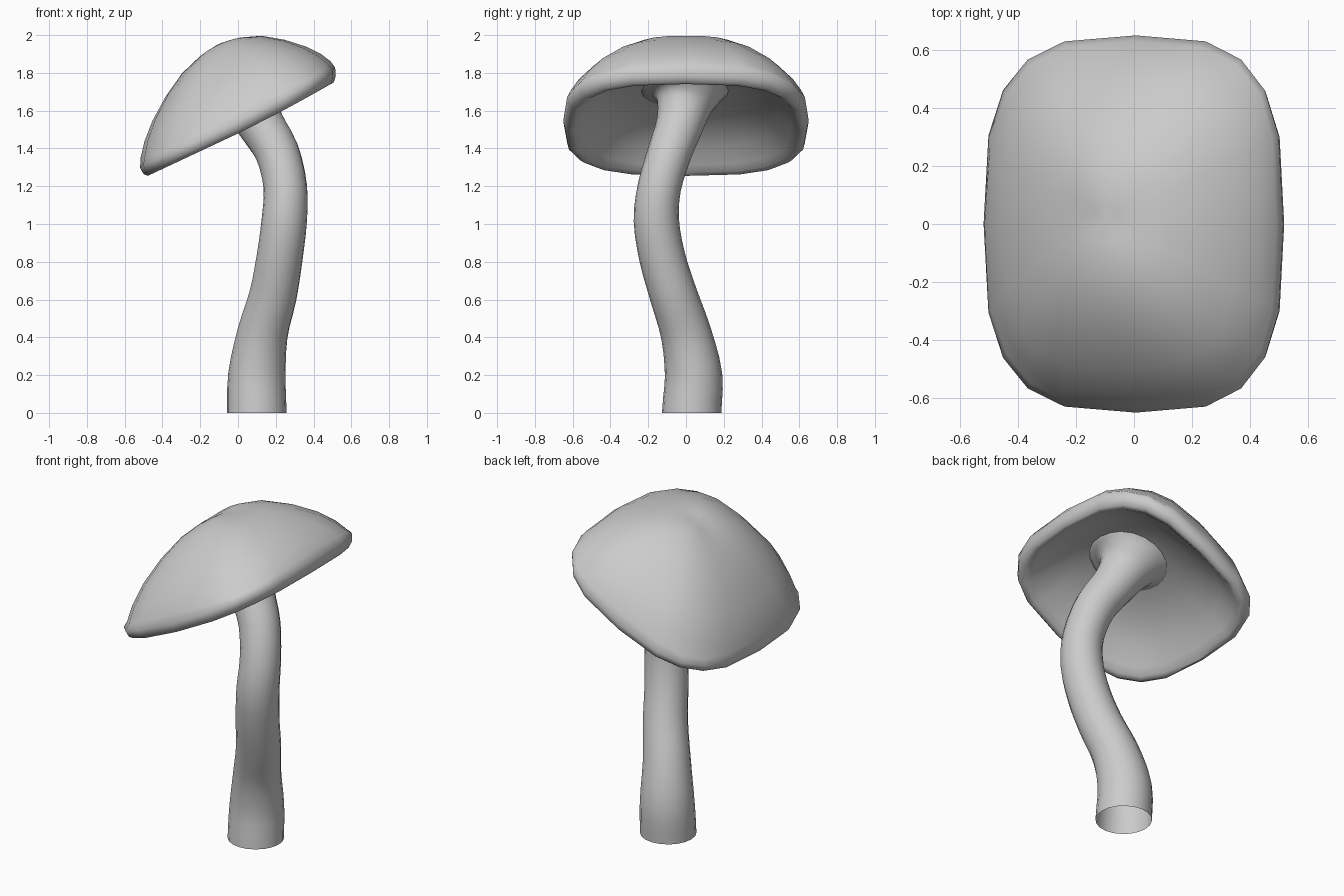
import bpy, bmesh
from math import sin, cos, pi, radians, copysign
from mathutils import Vector

if "Cube" in bpy.data.objects:
    bpy.data.objects.remove(bpy.data.objects["Cube"])


def skin(name, rings, closed=False):
    """Bridge a list of vertex rings into one smooth-shaded object."""
    bm = bmesh.new()
    loops = [[bm.verts.new(p) for p in ring] for ring in rings]
    n = len(loops[0])
    for a, b in zip(loops, loops[1:]):
        for i in range(n):
            j = (i + 1) % n
            bm.faces.new((a[i], a[j], b[j], b[i]))
    if closed:
        for loop, ring in ((loops[0], rings[0]), (loops[-1], rings[-1])):
            mid = bm.verts.new(sum(ring, Vector()) / n)
            for i in range(n):
                bm.faces.new((loop[i], loop[(i + 1) % n], mid))
    bmesh.ops.recalc_face_normals(bm, faces=bm.faces)
    mesh = bpy.data.meshes.new(name)
    bm.to_mesh(mesh)
    bm.free()
    obj = bpy.data.objects.new(name, mesh)
    bpy.context.collection.objects.link(obj)
    bpy.ops.object.select_all(action='DESELECT')
    obj.select_set(True)
    bpy.context.view_layer.objects.active = obj
    bpy.ops.object.shade_smooth_by_angle(angle=radians(60))
    return obj


def catmull(a, b, c, d, t):
    """Point between b and c on a smooth curve through a, b, c, d."""
    return 0.5 * (2 * b + (c - a) * t + (2 * a - 5 * b + 4 * c - d) * t * t
                  + (3 * b - a - 3 * c + d) * t ** 3)


def rounded(v, power):
    """Superellipse coordinate from a sine or cosine."""
    return copysign(abs(v) ** (2 / power), v)


# Tilted cap frame: slope direction, and normal out of the dome
slope = Vector((0.905, 0, 0.425))
normal = Vector((-0.425, 0, 0.905))
centre = Vector((-0.006, 0, 1.515))

# Cap: (radius fraction, height) from the crown, round the lip, to the underside
profile = [(0.1, 0.428), (0.22, 0.417), (0.4, 0.38), (0.6, 0.307), (0.78, 0.218),
           (0.9, 0.137), (0.97, 0.07), (1.0, 0.022), (0.985, -0.016), (0.95, -0.035),
           (0.91, -0.028), (0.86, 0.0), (0.75, 0.065), (0.57, 0.125), (0.35, 0.155),
           (0.1, 0.165)]
SIDES = 20
cap_rings = []
for k, (r, h) in enumerate(profile):
    power = 2 + 1.1 * r              # squarer towards the rim
    ring = []
    for i in range(SIDES):
        a = 2 * pi * i / SIDES
        d = 0.02 + 0.58 * r * rounded(cos(a), power) + 0.08 * h / 0.43
        lift = 0.04 * max(0, cos(a)) * r ** 6      # raised high side of the rim
        if k < 7:
            lift += 0.1 * r * (1 - r) * sin(a) ** 2    # fuller shoulders
            lift -= 0.03 * r ** 6 * sin(2 * a) ** 2    # thinner corners
        ring.append(centre + slope * d + normal * (h + lift)
                    + Vector((0, 0.65 * r * rounded(sin(a), power), 0)))
    cap_rings.append(ring)
skin("cap", cap_rings, True)

# Stem: curved path (x, y, z, radius), open at the base, flaring into the cap
path = [(0.10, 0.03, 0, 0.157), (0.10, 0.04, 0.2, 0.152), (0.13, 0.0, 0.42, 0.134),
        (0.185, -0.065, 0.62, 0.126), (0.22, -0.125, 0.82, 0.122),
        (0.245, -0.157, 1.02, 0.12), (0.25, -0.14, 1.2, 0.115),
        (0.207, -0.086, 1.38, 0.117), (0.125, -0.035, 1.52, 0.125),
        (0.07, -0.01, 1.62, 0.145), (0.045, 0, 1.675, 0.185), (0.03, 0, 1.712, 0.25)]
knots = [Vector(p) for p in path]
knots = [Vector((0.10, 0.03, -0.2, 0.157))] + knots + [2 * knots[-1] - knots[-2]]
curve = [catmull(*knots[k:k + 4], j / 3) for k in range(len(path) - 1) for j in range(3)]
curve.append(knots[-2])
stem_rings = []
for k, q in enumerate(curve):
    if k == 0:
        t = Vector((0, 0, 1))
    elif k == len(curve) - 1:
        t = normal.normalized()
    else:
        t = (curve[k + 1] - curve[k - 1]).to_3d().normalized()
    v = t.cross(Vector((1, 0, 0))).normalized()
    u = v.cross(t)
    stem_rings.append([q.to_3d() + q[3] * (u * cos(2 * pi * i / 20) + v * sin(2 * pi * i / 20))
                       for i in range(20)])
skin("stem", stem_rings)
